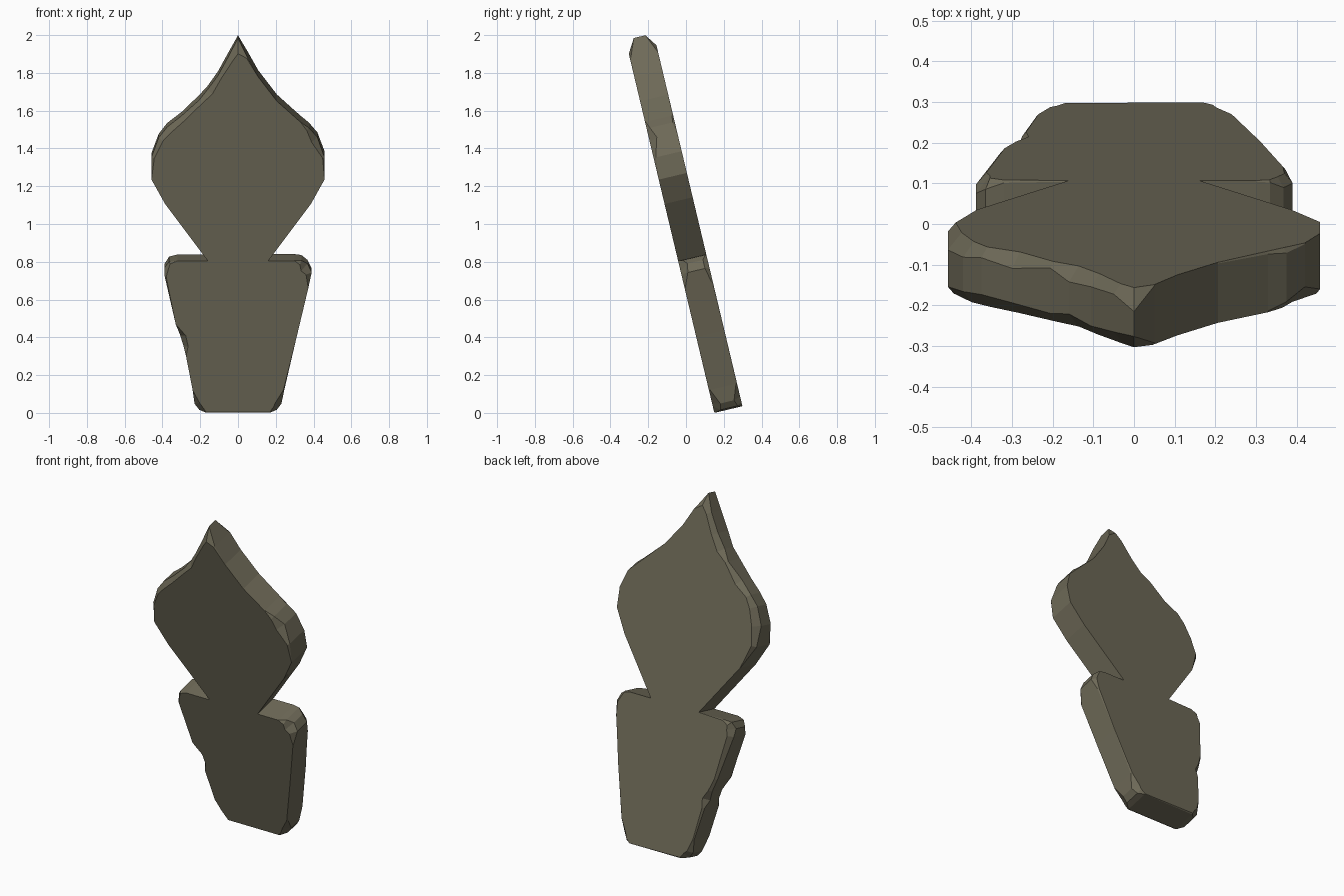
import bpy, bmesh, math
from mathutils import Vector

A = math.radians(13.4)      # backward lean of the slab
T = 0.153                   # slab thickness
C, S = math.cos(A), math.sin(A)

# Outline points: x, height on front face, front chip size, back chip size
right = [
    (.17, .0, .005, 0), (.205, .008, .03, .02), (.23, .04, .035, .03), (.245, .12, .005, .005),
    (.31, .40, 0, 0), (.372, .66, 0, .006), (.39, .735, .03, .02), (.368, .78, .045, .02),
    (.335, .802, .02, .005), (.30, .805, 0, 0), (.16, .805, 0, 0),
    (.386, 1.106, 0, 0), (.458, 1.235, 0, 0), (.458, 1.35, .01, 0), (.42, 1.45, .035, 0),
    (.375, 1.505, .015, .01), (.33, 1.54, 0, .005), (.206, 1.65, 0, 0), (.106, 1.78, 0, 0),
    (.05, 1.88, .005, 0),
]
tip = [(0, 1.974, .075, .065)]
left = [
    (.05, 1.88, .028, .02), (.106, 1.78, .02, .025), (.16, 1.705, .03, .03), (.206, 1.65, .02, .012),
    (.30, 1.565, .025, .03), (.375, 1.505, .03, .02), (.42, 1.45, .025, .03), (.458, 1.35, .015, .035),
    (.458, 1.235, 0, .02), (.386, 1.106, 0, 0), (.16, .805, 0, 0),
    (.32, .805, 0, .005), (.365, .797, .01, .02), (.388, .765, .02, .035), (.388, .72, .008, .025),
    (.33, .47, 0, .012), (.305, .40, .03, .015), (.288, .345, .025, .03), (.275, .30, 0, .01),
    (.24, .12, 0, .005), (.23, .04, .03, .025), (.205, .008, .03, .03), (.17, .0, .005, .005),
]
outline = right + tip + [(-x, z, f, b) for x, z, f, b in left]
pts = [Vector((x, z / C)) for x, z, f, b in outline]
n = len(pts)


def inward(i):
    """Direction into the shape at an outline point."""
    d = (pts[i] - pts[i - 1]).normalized() + (pts[(i + 1) % n] - pts[i]).normalized()
    return Vector((-d.y, d.x)).normalized()


def place(p, w):
    """Slab coordinates to the leaning position."""
    return (p.x, .15 - p.y * S + w * C, p.y * C + w * S)


bm = bmesh.new()
loops = [[], [], [], []]
for i, (x, z, f, b) in enumerate(outline):
    m = inward(i)
    wf = max(.003, min(.045, f * 1.2))
    wb = max(.003, min(.045, b * 1.2))
    for ring, p, w in zip(loops, (pts[i] + m * f, pts[i], pts[i], pts[i] + m * b),
                          (0, wf, T - wb, T)):
        ring.append(bm.verts.new(place(p, w)))

# Broad faces and chipped rim
bm.faces.new(loops[0])
bm.faces.new(loops[3][::-1])
for a, b in zip(loops, loops[1:]):
    for i in range(n):
        j = (i + 1) % n
        bm.faces.new((a[i], b[i], b[j], a[j]))
bmesh.ops.recalc_face_normals(bm, faces=bm.faces)

mesh = bpy.data.meshes.new("stone_marker")
bm.to_mesh(mesh)
bm.free()
mat = bpy.data.materials.new("olive grey stone")
mat.diffuse_color = (.155, .142, .096, 1)
mesh.materials.append(mat)
bpy.context.collection.objects.link(bpy.data.objects.new("stone_marker", mesh))
